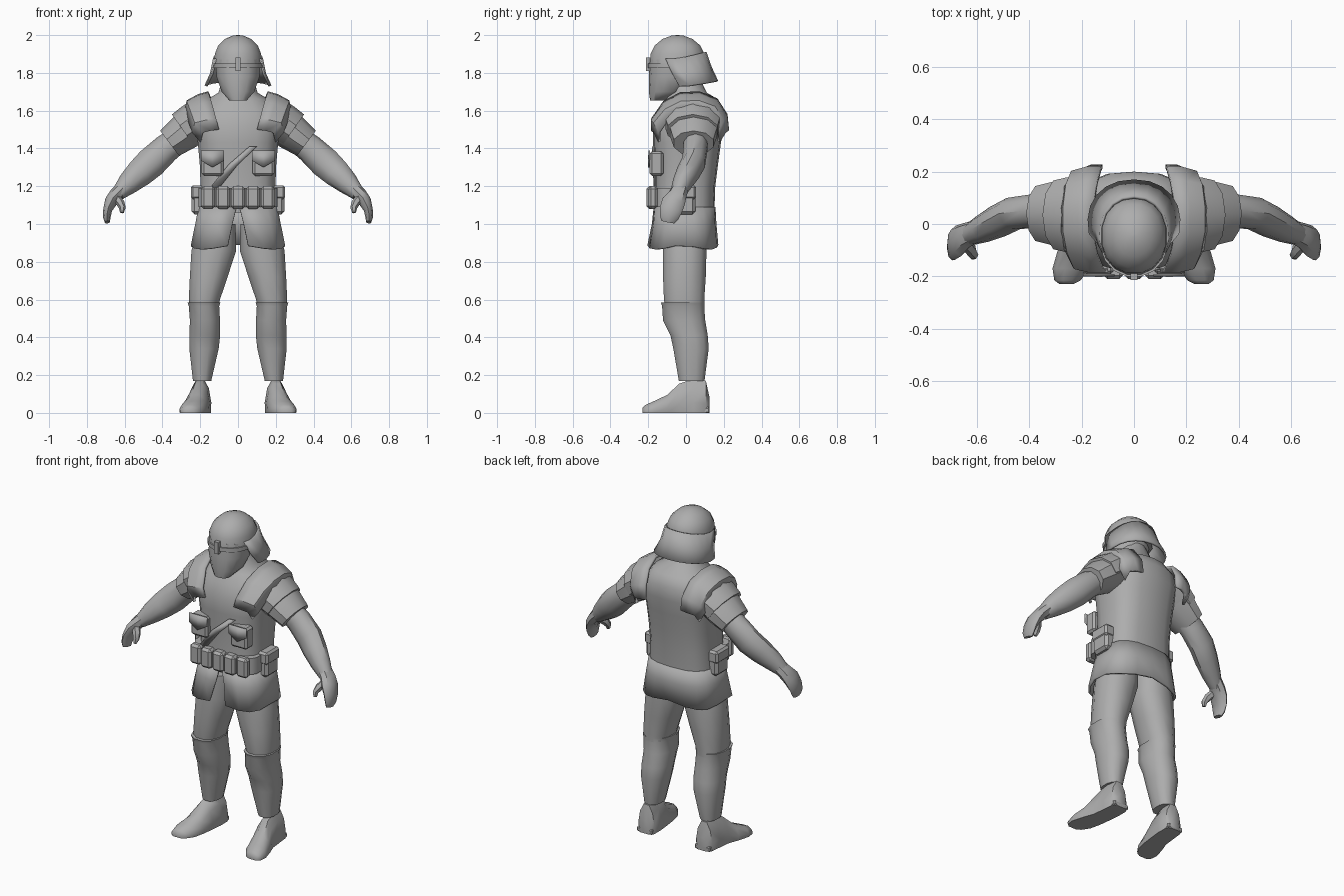
import bpy, bmesh, math
from mathutils import Vector

mat = bpy.data.materials.new("plain grey")
mat.diffuse_color = (0.42, 0.42, 0.42, 1)


def finish(name, bm, angle=40, thick=0.0):
    bmesh.ops.recalc_face_normals(bm, faces=bm.faces[:])
    me = bpy.data.meshes.new(name)
    bm.to_mesh(me)
    bm.free()
    ob = bpy.data.objects.new(name, me)
    bpy.context.collection.objects.link(ob)
    me.materials.append(mat)
    if thick:
        m = ob.modifiers.new("thickness", 'SOLIDIFY')
        m.thickness, m.offset = thick, 0
    bpy.ops.object.select_all(action='DESELECT')
    ob.select_set(True)
    bpy.context.view_layer.objects.active = ob
    bpy.ops.object.shade_smooth_by_angle(angle=math.radians(angle))
    return ob


def skin(name, rows, closed=True, cap=True, thick=0.0, angle=40):
    """Bridge rows of points into a surface."""
    bm = bmesh.new()
    vs = [[bm.verts.new(p) for p in r] for r in rows]
    n = len(vs[0])
    for a, b in zip(vs, vs[1:]):
        for i in range(n if closed else n - 1):
            j = (i + 1) % n
            bm.faces.new((a[i], a[j], b[j], b[i]))
    if closed and cap:
        bm.faces.new(vs[0])
        bm.faces.new(vs[-1])
    return finish(name, bm, angle, thick)


def oval(t, p):
    c, s = math.cos(t), math.sin(t)
    return (math.copysign(abs(c) ** (2 / p), c), math.copysign(abs(s) ** (2 / p), s))


def level(z, cx, rx, yf, yb, n=14, p=2.0):
    """Horizontal ring from a centre x, half width, front y and back y."""
    out = []
    for i in range(n):
        a, b = oval(math.tau * (i + .5) / n, p)
        out.append((cx + rx * a, (yf + yb) / 2 + (yb - yf) / 2 * b, z))
    return out


def limb(name, stations, s=1, n=10):
    """Tube along stations (x, y, z, radius across, radius in y)."""
    pts = [Vector(q[:3]) for q in stations]
    rows = []
    for i, q in enumerate(stations):
        d = (pts[min(i + 1, len(pts) - 1)] - pts[max(i - 1, 0)]).normalized()
        v = (Vector((0, 1, 0)) - d * d.y).normalized()
        u = v.cross(d)
        ring = []
        for k in range(n):
            t = math.tau * k / n
            w = pts[i] + u * (q[3] * math.cos(t)) + v * (q[4] * math.sin(t))
            ring.append((w.x * s, w.y, w.z))
        rows.append(ring)
    return skin(name, rows)


def box(name, x0, x1, y0, y1, z0, z1, bev=0.012):
    bm = bmesh.new()
    bmesh.ops.create_cube(bm, size=1)
    for v in bm.verts:
        v.co = Vector(((x0 + x1) / 2 + v.co.x * (x1 - x0), (y0 + y1) / 2 + v.co.y * (y1 - y0),
                       (z0 + z1) / 2 + v.co.z * (z1 - z0)))
    if bev:
        bmesh.ops.bevel(bm, geom=bm.edges[:], offset=bev, segments=1, affect='EDGES')
    return finish(name, bm, 30)


# Tunic body and neck: z, half width, front y, back y, squareness
body = [(1.06, .205, -.165, .15, 2.8), (1.2, .2, -.165, .155, 2.8), (1.32, .205, -.165, .17, 2.7),
        (1.43, .215, -.175, .185, 2.7), (1.52, .225, -.175, .2, 2.7), (1.6, .21, -.145, .2, 2.6),
        (1.66, .165, -.11, .17, 2.3), (1.695, .105, -.09, .11, 2), (1.80, .075, -.09, .06, 2)]
skin("tunic", [level(z, 0, w, f, b, 18, p) for z, w, f, b, p in body], angle=50)

# Tunic skirt with a widening slit at the front
rows = []
for z, w, f, b, gap in [(1.09, .205, -.165, .15, .01), (1.0, .222, -.175, .155, .06), (.89, .245, -.2, .165, .12)]:
    row = []
    for i in range(19):
        t = -math.pi / 2 + gap + (math.tau - 2 * gap) * i / 18
        a, c = oval(t, 2.8)
        drop = .025 * abs(math.sin(2 * t)) if z < .9 else 0
        row.append((w * a, (f + b) / 2 + (b - f) / 2 * c, z - drop))
    rows.append(row)
skin("tunic_skirt", rows, closed=False, thick=.012)

# Belt
skin("belt", [level(z, 0, .212, -.178, .0, 18, 3) for z in (1.09, 1.19)])
for i in range(5):
    x = -.158 + .079 * i
    y = -.21 if abs(x) < .12 else -.2
    box("belt_pouch", x - .037, x + .037, y, -.15, 1.08, 1.2, .014)

# Diagonal chest strap
skin("chest_strap", [[(.10, -.171, 1.41), (.06, -.176, 1.41)], [(.0, -.174, 1.315), (-.05, -.174, 1.315)],
                     [(-.10, -.166, 1.19), (-.15, -.16, 1.19)]], closed=False, thick=.008)

# Helmet dome
dome = [(1.85, .128, -.195, .1), (1.9, .125, -.19, .1), (1.945, .107, -.168, .078),
        (1.98, .07, -.125, .035), (1.997, .03, -.078, -.012), (2.0, .006, -.05, -.04)]
skin("helmet_dome", [level(z, 0, w, f, b, 16, 2.1) for z, w, f, b in dome], angle=50)
# Face mask tapering to the chin
face = [(1.87, .12, -.19, .06), (1.78, .117, -.197, .06), (1.70, .088, -.197, .0), (1.655, .048, -.19, -.11)]
skin("face_mask", [level(z, 0, w, f, b, 14, 2.2) for z, w, f, b in face], angle=50)
skin("goggle_band", [level(z, 0, .132, -.203, .09, 16, 2.1) for z in (1.825, 1.85)])
box("goggle_clip", -.014, .014, -.213, -.18, 1.81, 1.882, 0)
# Flared neck guard
rows = []
for z, w, f, b, a0 in [(1.91, .127, -.19, .103, -.42), (1.83, .143, -.17, .13, -.32), (1.745, .172, -.15, .165, -.25)]:
    row = []
    for i in range(13):
        t = a0 + (math.pi - 2 * a0) * i / 12
        a, c = oval(t, 2.2)
        dz = (-.025 * (1 - max(0, math.sin(t))) + .01) if z < 1.8 else -.035 * (1 - max(0, math.sin(t)))
        row.append((w * a, (f + b) / 2 + (b - f) / 2 * c, z + dz))
    rows.append(row)
skin("neck_guard", rows, closed=False, thick=.012)

for s in (1, -1):
    # Leg with trouser, then lower leg guard
    leg = [(1.0, .11, .1, -.12, .11), (.86, .128, .122, -.125, .112), (.72, .155, .103, -.125, .108),
           (.6, .178, .085, -.12, .1), (.54, .18, .075, -.11, .1)]
    skin("trouser_leg", [level(z, s * x, w, f, b, 12, 2.3) for z, x, w, f, b in leg])
    shin = [(.585, .18, .09, -.137, .1), (.565, .18, .083, -.13, .1), (.49, .175, .082, -.125, .105),
            (.41, .176, .084, -.085, .118), (.34, .18, .08, -.07, .123), (.17, .19, .05, -.04, .1)]
    skin("shin_guard", [level(z, s * x, w, f, b, 12, 2.3) for z, x, w, f, b in shin])
    # Boot: rings from heel to toe (y, centre x, half width, height)
    rows = []
    for y, x, w, h in [(.125, .195, .03, .08), (.105, .197, .052, .17), (.04, .2, .056, .18), (-.035, .208, .056, .155),
                       (-.1, .224, .064, .095), (-.17, .242, .066, .062), (-.215, .254, .048, .042),
                       (-.23, .258, .025, .028)]:
        prof = [(-1, 0), (-1.05, .3), (-.82, .72), (-.35, 1), (.35, 1), (.82, .72), (1.05, .3), (1, 0)]
        rows.append([(s * (x + w * a), y, h * c) for a, c in prof])
    skin("boot", rows, angle=45)
    box("boot_heel", min(s * .145, s * .25), max(s * .145, s * .25), .03, .125, 0, .03, .006)

    # Arm, sleeve layers, hand, fingers and thumb
    limb("arm", [(.3, .05, 1.46, .07, .065), (.38, .05, 1.40, .076, .066), (.46, .04, 1.325, .082, .064),
                 (.52, .01, 1.27, .075, .062), (.58, -.02, 1.215, .06, .053), (.635, -.045, 1.16, .038, .04)], s)
    limb("sleeve", [(.2, .04, 1.545, .105, .13), (.285, .04, 1.485, .098, .13), (.362, .04, 1.427, .083, .11)], s)
    limb("sleeve_cap", [(.17, .035, 1.575, .11, .15), (.24, .035, 1.53, .108, .15), (.29, .035, 1.495, .104, .138)], s)
    limb("hand", [(.61, -.03, 1.19, .038, .044), (.645, -.045, 1.155, .038, .05), (.672, -.065, 1.12, .034, .062),
                  (.69, -.08, 1.075, .024, .06), (.695, -.09, 1.035, .02, .05), (.692, -.095, 1.01, .014, .035)], s, 8)
    limb("thumb", [(.645, -.07, 1.14, .022, .026), (.622, -.1, 1.11, .022, .024), (.612, -.118, 1.085, .018, .02),
                   (.615, -.125, 1.06, .01, .012)], s, 6)

    # Shoulder plate draped from chest to back: y, z, inner x, outer x, outer drop
    drape = [(-.178, 1.5, .1, .185, .015), (-.178, 1.555, .115, .225, .02), (-.115, 1.645, .14, .25, .04),
             (-.03, 1.69, .155, .265, .045), (.07, 1.695, .155, .265, .045), (.16, 1.66, .14, .255, .04),
             (.212, 1.58, .125, .235, .03), (.22, 1.5, .12, .2, .015)]
    rows = []
    for y, z, xi, xo, d in drape:
        k = .93
        rows.append([(s * xi, y, z), (s * (xi + xo) / 2, y, z - d * .35), (s * xo, y * k, z - d),
                     (s * (xo + .012), y * k * .85, z - d - .05)])
    skin("shoulder_plate", rows, closed=False, thick=.016, angle=35)

    # Chest pouch with a pointed flap
    a, b = sorted((s * .078, s * .192))
    box("chest_pouch", a, b, -.192, -.12, 1.255, 1.385)
    m = (a + b) / 2
    skin("pouch_flap", [[(a - .003, -.195, 1.39), (m, -.195, 1.39), (b + .003, -.195, 1.39)],
                        [(a - .003, -.196, 1.335), (m, -.198, 1.3), (b + .003, -.196, 1.335)]],
         closed=False, thick=.008)
    # Hip pouch
    a, b = sorted((s * .17, s * .245))
    box("hip_pouch", a, b, -.07, .05, 1.05, 1.2, .016)
    a, b = sorted((s * .17, s * .25))
    box("hip_pouch_flap", a, b, -.074, .054, 1.13, 1.205, .012)
